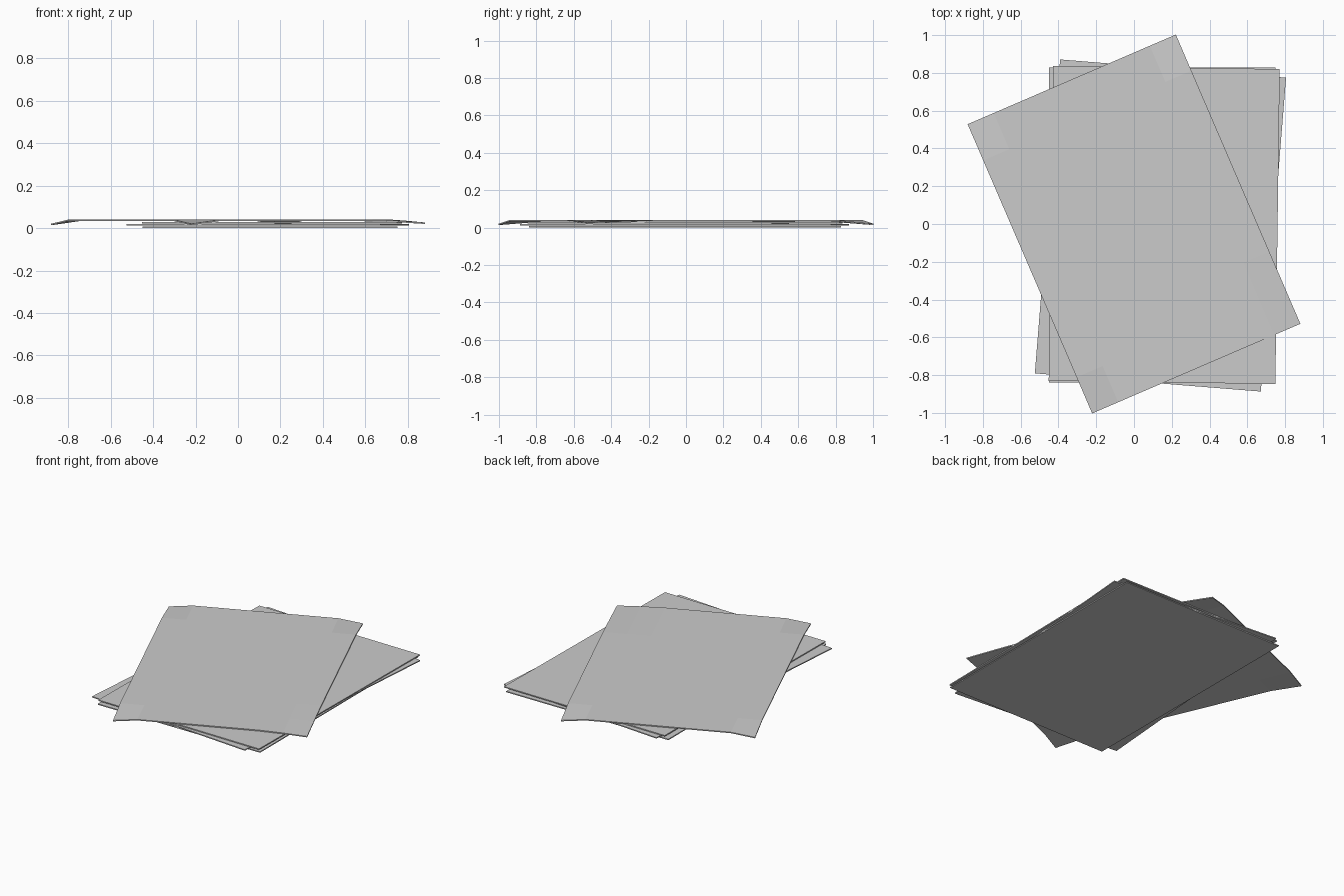
import bpy, bmesh
from math import radians

if "Cube" in bpy.data.objects:
    bpy.data.objects.remove(bpy.data.objects["Cube"])

W, H, T = 1.2, 1.667, 0.007   # sheet width, height, thickness
N = 8                         # grid cells per side on the bent sheet


def sheet(name, x, y, z, angle, cells=1, drops=None):
    """Thin paper sheet; drops maps grid (column, row) to how far it sags."""
    drops = drops or {}
    bm = bmesh.new()
    layers = []
    for h in (0, T):
        layers.append([[bm.verts.new((W * (i / cells - 0.5), H * (j / cells - 0.5),
                                      h - drops.get((i, j), 0)))
                        for j in range(cells + 1)] for i in range(cells + 1)])
    low, top = layers
    for i in range(cells):
        for j in range(cells):
            for g in (low, top):
                bm.faces.new((g[i][j], g[i + 1][j], g[i + 1][j + 1], g[i][j + 1]))
    # side walls around the rim
    for k in range(cells):
        for a, b in (((k, 0), (k + 1, 0)), ((k, cells), (k + 1, cells)),
                     ((0, k), (0, k + 1)), ((cells, k), (cells, k + 1))):
            bm.faces.new((low[a[0]][a[1]], low[b[0]][b[1]],
                          top[b[0]][b[1]], top[a[0]][a[1]]))
    bmesh.ops.recalc_face_normals(bm, faces=bm.faces)
    mesh = bpy.data.meshes.new(name)
    bm.to_mesh(mesh)
    bm.free()
    obj = bpy.data.objects.new(name, mesh)
    obj.location = (x, y, z)
    obj.rotation_euler.z = radians(angle)
    bpy.context.collection.objects.link(obj)
    return obj


# Flat lower sheets, slightly shuffled
sheet("bottom_sheet", 0.15, -0.005, 0.0, 0)
sheet("second_sheet", 0.14, -0.008, 0.011, -4.6)
sheet("third_sheet", 0.16, -0.005, 0.022, -0.8)

# Top sheet with sagging corners; the right corner bends more gently
sag = {(0, 0): 0.02, (0, N): 0.02, (N, N): 0.02,
       (N, 0): 0.014, (N - 1, 0): 0.005, (N, 1): 0.006, (N - 1, 1): 0.002}
sheet("top_sheet", 0, 0, 0.033, 23.3, N, sag)
